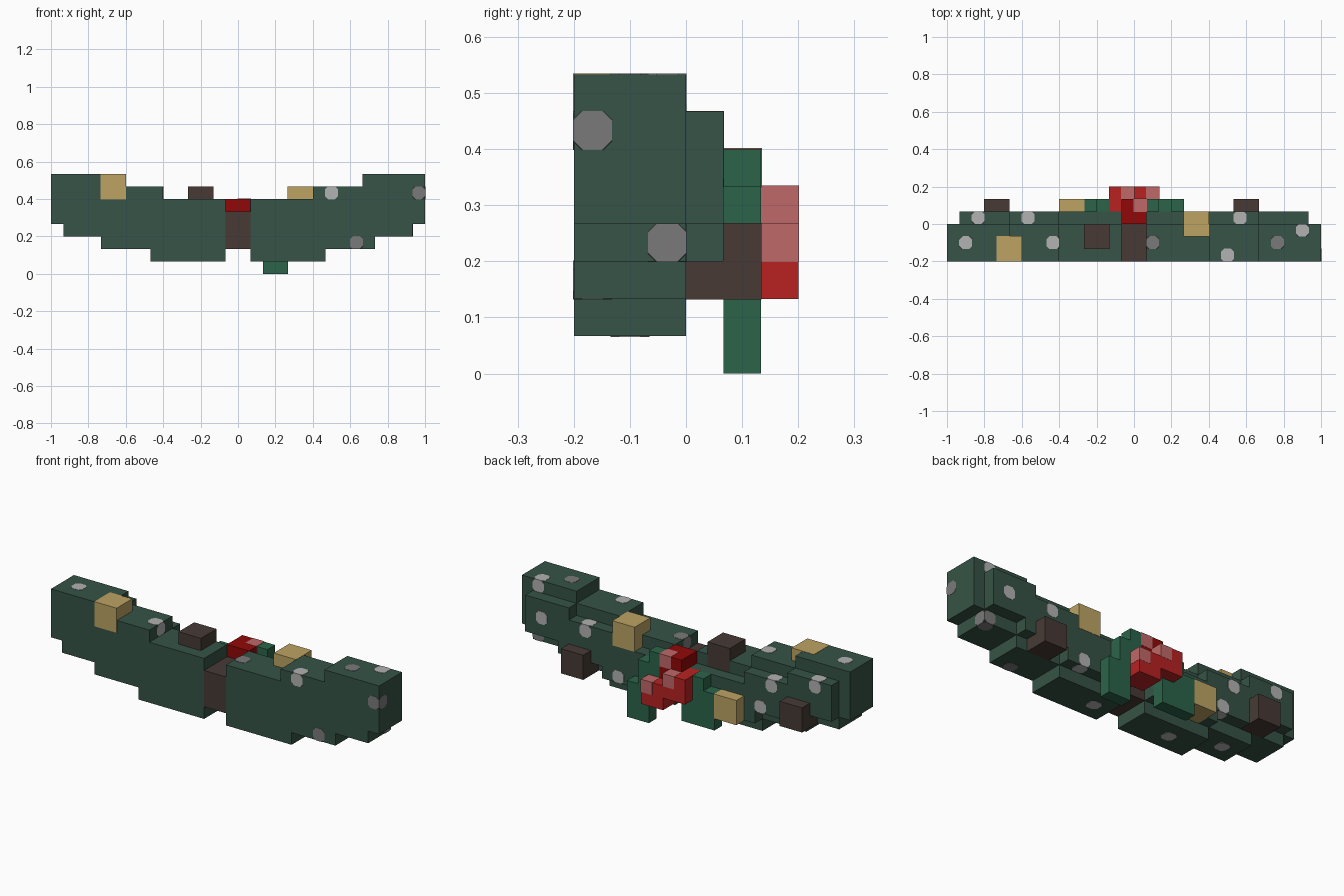
import bpy, bmesh
from mathutils import Vector

if "Cube" in bpy.data.objects:
    bpy.data.objects.remove(bpy.data.objects["Cube"])

U = 1 / 15  # one block


def material(name, hex_code):
    """Flat material from an sRGB hex string."""
    rgb = [int(hex_code[i:i + 2], 16) / 255 for i in (0, 2, 4)]
    lin = [c / 12.92 if c < 0.04 else ((c + 0.055) / 1.055) ** 2.4 for c in rgb]
    m = bpy.data.materials.new(name)
    m.use_nodes = True
    m.diffuse_color = (*lin, 1)
    bsdf = next(n for n in m.node_tree.nodes if n.type == 'BSDF_PRINCIPLED')
    bsdf.inputs["Base Color"].default_value = (*lin, 1)
    bsdf.inputs["Roughness"].default_value = 0.9
    return m


FIR = material("fir green", "365346")
RIBBON = material("ribbon green", "2b644a")
CONE = material("cone brown", "473a35")
TAN = material("tan", "bda464")
RED = material("berry red", "b82222")
DARK_RED = material("dark red", "920808")
PINK = material("pink shine", "c06868")
SNOW = material("light grey", "b2b2b2")
STONE = material("dark grey", "7a7a7a")


def finish(name, bm, mat):
    bmesh.ops.recalc_face_normals(bm, faces=bm.faces)
    mesh = bpy.data.meshes.new(name)
    bm.to_mesh(mesh)
    bm.free()
    mesh.materials.append(mat)
    obj = bpy.data.objects.new(name, mesh)
    bpy.context.collection.objects.link(obj)
    return obj


def block(name, lo, size, mat, grow=0.0, clip=0.0):
    """Box from its low corner, in blocks; clip cuts its corners off."""
    bm = bmesh.new()
    bmesh.ops.create_cube(bm, size=1)
    size = Vector(size)
    mid = Vector(lo) + size / 2
    for v in bm.verts:
        v.co = [U * (mid[i] + v.co[i] * (size[i] + 2 * grow)) for i in range(3)]
    if clip:
        bmesh.ops.bevel(bm, geom=bm.verts[:], offset=clip * U, segments=1,
                        affect='VERTICES')
    return finish(name, bm, mat)


def stepped(name, columns, y0, y1, mat, mirror=False):
    """Extruded outline of neighbouring columns (x0, x1, bottom, top)."""
    low = [(x, c[2]) for c in columns for x in c[:2]]
    high = [(x, c[3]) for c in columns for x in c[:2]]
    outline = []
    for p in low + high[::-1]:
        if not outline or p != outline[-1]:
            outline.append(p)
    bm = bmesh.new()
    face = bm.faces.new([bm.verts.new((x * U, y0 * U, z * U)) for x, z in outline])
    out = bmesh.ops.extrude_face_region(bm, geom=[face])
    moved = [g for g in out["geom"] if isinstance(g, bmesh.types.BMVert)]
    bmesh.ops.translate(bm, verts=moved, vec=(0, (y1 - y0) * U, 0))
    obj = finish(name, bm, mat)
    if mirror:
        obj.modifiers.new("mirror", 'MIRROR')
    return obj


# Garland: thick front layer and smaller stepped back layer, both mirrored
stepped("garland_front", [(1, 6, 1, 6), (6, 7, 1, 7), (7, 10, 2, 7),
                          (10, 11, 2, 8), (11, 14, 3, 8), (14, 15, 4, 8)],
        -3, 0, FIR, True)
stepped("garland_back", [(1, 6, 2, 5), (6, 7, 2, 6), (7, 10, 3, 6),
                         (10, 11, 3, 7), (11, 14, 4, 7)], 0, 1, FIR, True)

# Branch through the middle
block("branch", (-1, -3, 2), (2, 3, 3), CONE)
block("branch_back", (-1, 0, 3), (2, 1, 1), CONE)

# Ribbon bow with two tails
stepped("bow_left", [(1, 2, 2, 6), (2, 3, 0, 5), (3, 4, 0, 3)], 1, 2, RIBBON)
stepped("bow_right", [(-4, -3, 1, 4), (-3, -2, 1, 5), (-2, -1, 1, 3)], 1, 2, RIBBON)
block("bow_knot", (-1, 1, 3), (2, 1, 1), RIBBON)

# Berries, each with one shiny corner
berries = [("top_berry", (-1, 0, 4), DARK_RED, (0, 1, 5)),
           ("left_berry", (0, 1, 2), RED, (1, 2, 3)),
           ("right_berry", (-2, 1, 3), RED, (-1, 2, 4))]
for name, lo, mat, shine in berries:
    block(name, lo, (2, 2, 2), mat, 0.01)
    block(name + "_shine", shine, (1, 1, 1), PINK, 0.025)

# Cones and tan ornaments
for i, lo in enumerate([(8, 0, 2), (-12, 0, 3), (-4, -2, 5)]):
    block(f"cone_{i + 1}", lo, (2, 2, 2), CONE, 0.02)
for i, lo in enumerate([(-11, -3, 6), (4, -1, 5), (-6, 0, 2)]):
    block(f"ornament_{i + 1}", lo, (2, 2, 2), TAN, 0.02)

# Frost spots: blocks set almost flush, so only clipped squares show
light = [(-14, -2, 7), (-13, 0, 6), (-9, 0, 5), (-7, -2, 6), (7, -3, 6),
         (8, 0, 5), (13, -1, 7), (12, 0, 5), (5, 0, 2), (-8, 0, 3),
         (2, -2, 1), (-5, -2, 1), (-10, -2, 2)]
dark = [(1, -2, 5), (11, -2, 7), (14, -3, 6), (9, -3, 2), (13, -1, 3)]
for label, mat, spots in (("light", SNOW, light), ("dark", STONE, dark)):
    for i, lo in enumerate(spots):
        block(f"{label}_spot_{i + 1}", lo, (1, 1, 1), mat, 0.02, 0.25)
